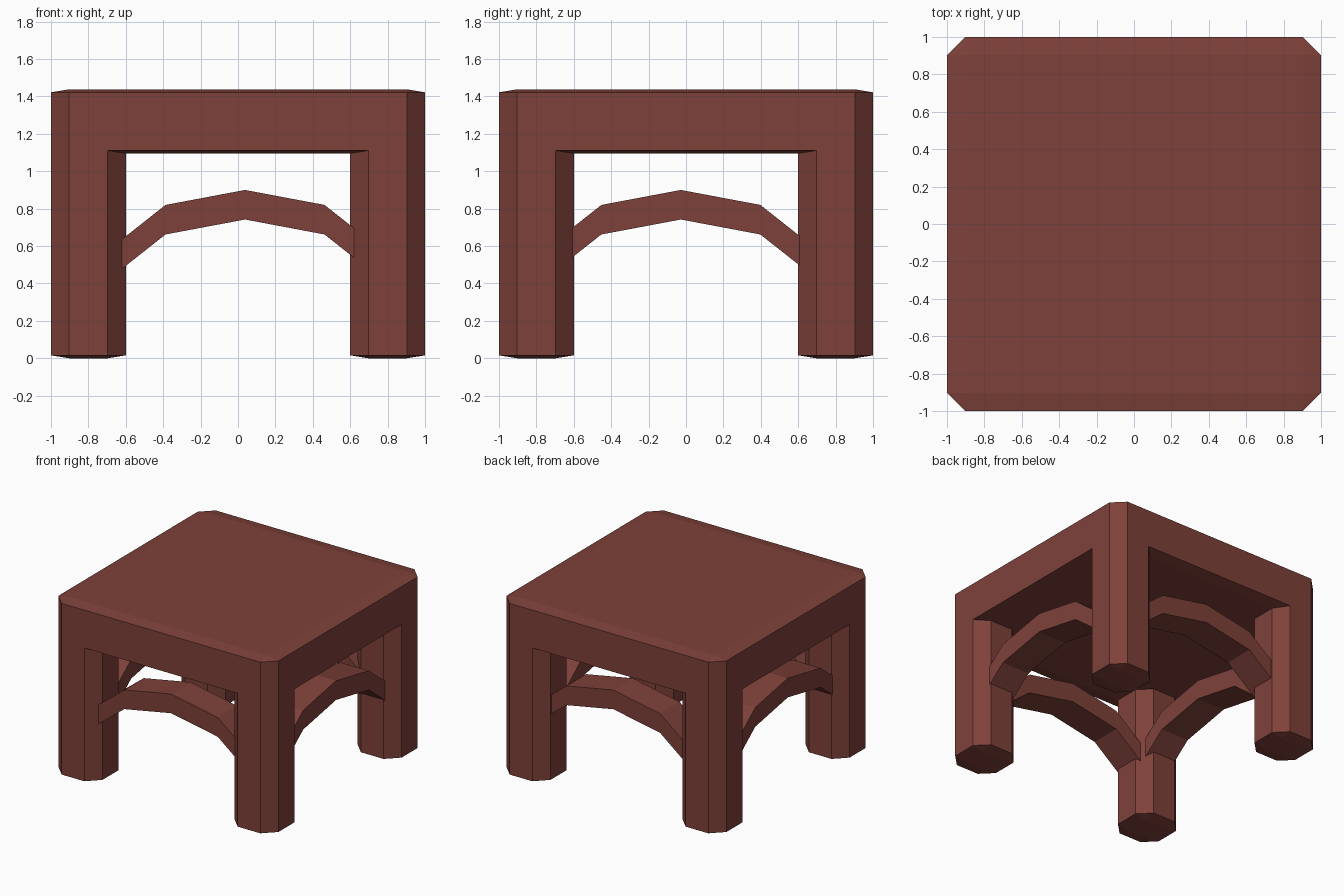
import bpy
import bmesh
from mathutils import Vector

if "Cube" in bpy.data.objects:
    bpy.data.objects.remove(bpy.data.objects["Cube"])

wood = bpy.data.materials.new("reddish brown wood")
wood.diffuse_color = (0.21, 0.053, 0.042, 1.0)
wood.use_nodes = True
wood.node_tree.nodes["Principled BSDF"].inputs["Base Color"].default_value = wood.diffuse_color


def make_object(name, bm):
    bmesh.ops.recalc_face_normals(bm, faces=bm.faces)
    mesh = bpy.data.meshes.new(name)
    bm.to_mesh(mesh)
    bm.free()
    mesh.materials.append(wood)
    obj = bpy.data.objects.new(name, mesh)
    bpy.context.collection.objects.link(obj)
    return obj


def bevelled_box(name, cx, cy, width, z0, z1, bevel=0.097, bevel_z=0.016):
    """Square box with wide side chamfers and shallow top and bottom slopes."""
    k = bevel_z / bevel
    bm = bmesh.new()
    bmesh.ops.create_cube(bm, size=1)
    bmesh.ops.scale(bm, vec=Vector((width, width, (z1 - z0) / k)), verts=bm.verts)
    bmesh.ops.bevel(bm, geom=bm.edges[:], offset=bevel, offset_type='OFFSET',
                    segments=1, profile=0.5, affect='EDGES')
    bmesh.ops.scale(bm, vec=Vector((1, 1, k)), verts=bm.verts)
    bmesh.ops.translate(bm, vec=Vector((cx, cy, (z0 + z1) / 2)), verts=bm.verts)
    return make_object(name, bm)


def arch(name, axis, centre, d0, d1):
    """Faceted arch running along x or y, spanning depth d0 to d1."""
    top = [(-0.70, 0.603), (-0.425, 0.82), (0, 0.90), (0.425, 0.82), (0.70, 0.603)]
    outline = top + [(s, z - 0.158) for s, z in reversed(top)]
    bm = bmesh.new()
    rings = []
    for d in (d0, d1):
        ring = []
        for s, z in outline:
            s += centre
            ring.append(bm.verts.new((s, d, z) if axis == 'x' else (d, s, z)))
        rings.append(ring)
        bm.faces.new(ring)
    n = len(outline)
    for i in range(n):
        j = (i + 1) % n
        bm.faces.new((rings[0][i], rings[0][j], rings[1][j], rings[1][i]))
    return make_object(name, bm)


# Thick table top
bevelled_box("table_top", 0, 0, 2.0, 1.095, 1.438)

# Four octagonal legs, flush with the top
for sx, side in ((-1, "left"), (1, "right")):
    for sy, end in ((-1, "front"), (1, "back")):
        bevelled_box(f"{end}_{side}_leg", sx * 0.8, sy * 0.8, 0.4, 0, 1.15)

# Arched stretchers running into the legs
arch("front_arch", 'x', 0.0375, -0.923, -0.67)
arch("back_arch", 'x', 0.0375, 0.637, 0.89)
arch("right_arch", 'y', -0.0275, 0.657, 0.91)
arch("left_arch", 'y', -0.0275, -0.907, -0.654)
